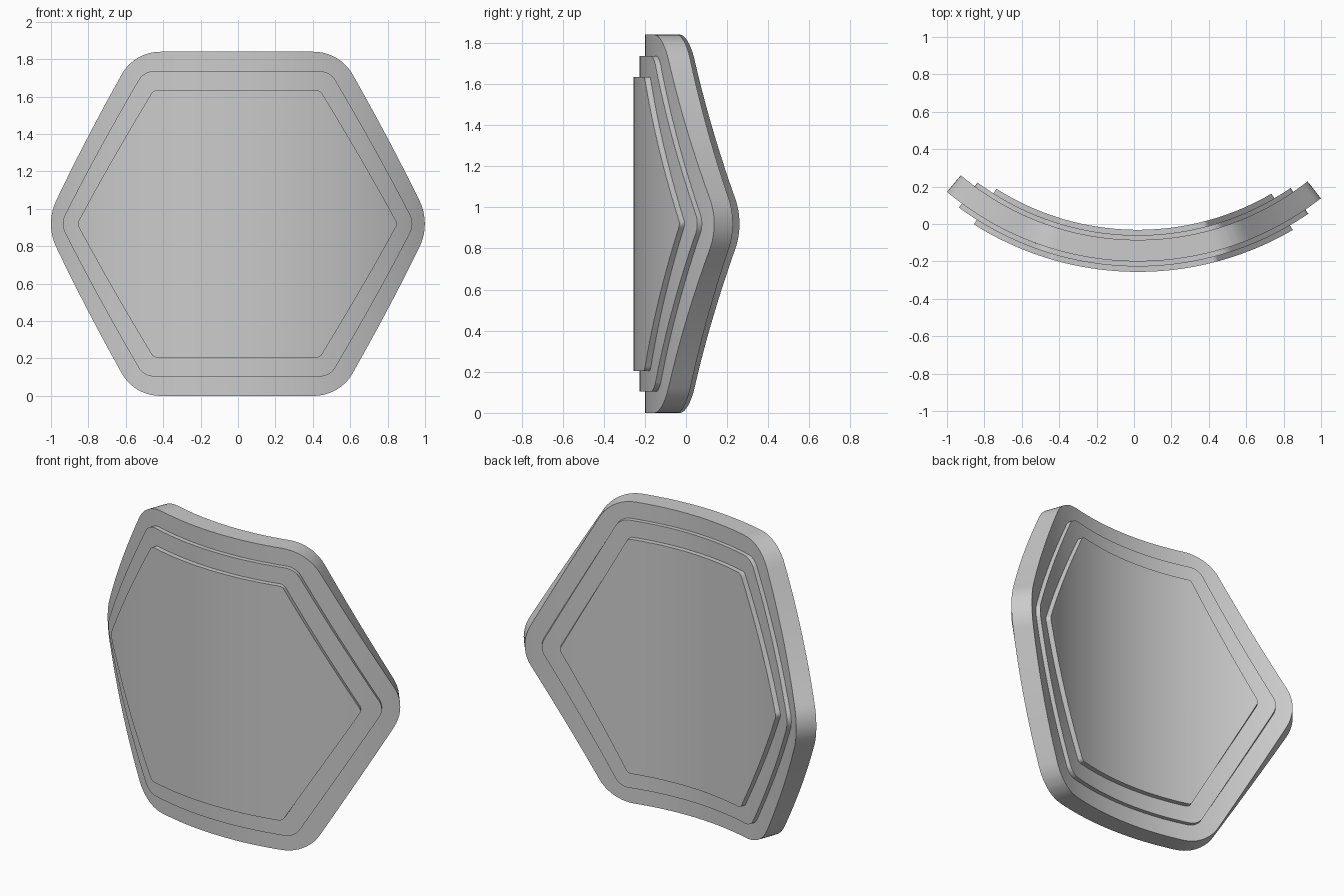
import bpy, bmesh, math
from mathutils import Vector

if "Cube" in bpy.data.objects:
    bpy.data.objects.remove(bpy.data.objects["Cube"])

BEND = 1.503                 # flat length to angle
AXIS_X, AXIS_Y = 0.021, 1.386  # bend axis
TWIST = 0.0175               # slight turn of the plate about the bend axis
MID_Z = 0.92

# apothem, corner trim length, front depth, back depth of each step
STEPS = [(0.715, 0.02, -0.256, -0.031),
         (0.8165, 0.055, -0.227, -0.06),
         (0.92, 0.14, -0.2, -0.085)]


def rounded_hexagon(apothem, trim, segments=10):
    """Hexagon outline with points at left and right and rounded corners."""
    radius = trim / math.tan(math.radians(30))
    centre = (apothem - radius) / math.cos(math.radians(30))
    pts = []
    for k in range(6):
        a = math.radians(60 * k)
        for i in range(segments + 1):
            b = a + math.radians(-30 + 60 * i / segments)
            pts.append((centre * math.cos(a) + radius * math.cos(b),
                        centre * math.sin(a) + radius * math.sin(b)))
    return pts


bm = bmesh.new()

# Stepped flat plate: front steps outward, then back steps inward
loops = []
order = [(s, s[2]) for s in STEPS for _ in (0,)]
levels = []
for i, s in enumerate(STEPS):
    levels.append((s, s[2]))
    levels.append((s, STEPS[i + 1][2] if i < 2 else s[3]))
for i in (2, 1, 0):
    s = STEPS[i]
    if i < 2:
        levels.append((s, STEPS[i + 1][3]))
        levels.append((s, s[3]))
for s, y in levels:
    loops.append([bm.verts.new((x, y, z)) for x, z in rounded_hexagon(s[0], s[1])])
for a, b in zip(loops, loops[1:]):
    n = len(a)
    for i in range(n):
        j = (i + 1) % n
        bm.faces.new((a[i], a[j], b[j], b[i]))
bm.faces.new(loops[0])
bm.faces.new(loops[-1])

# Columns to let the plate curve
COLS = 48
for i in range(1, COLS):
    x = -1.03 + 2.06 * i / COLS
    bmesh.ops.bisect_plane(bm, geom=bm.verts[:] + bm.edges[:] + bm.faces[:],
                           dist=1e-5, plane_co=(x, 0, 0), plane_no=(1, 0, 0))

# Bend around a vertical axis
for v in bm.verts:
    t = v.co.x / BEND - TWIST
    r = AXIS_Y - v.co.y
    v.co = Vector((AXIS_X + r * math.sin(t), AXIS_Y - r * math.cos(t), v.co.z + MID_Z))
bmesh.ops.recalc_face_normals(bm, faces=bm.faces[:])

mesh = bpy.data.meshes.new("curved_hexagon_panel")
bm.to_mesh(mesh)
bm.free()
panel = bpy.data.objects.new("curved_hexagon_panel", mesh)
bpy.context.collection.objects.link(panel)
bpy.context.view_layer.objects.active = panel
panel.select_set(True)
bpy.ops.object.shade_smooth_by_angle(angle=math.radians(30))
